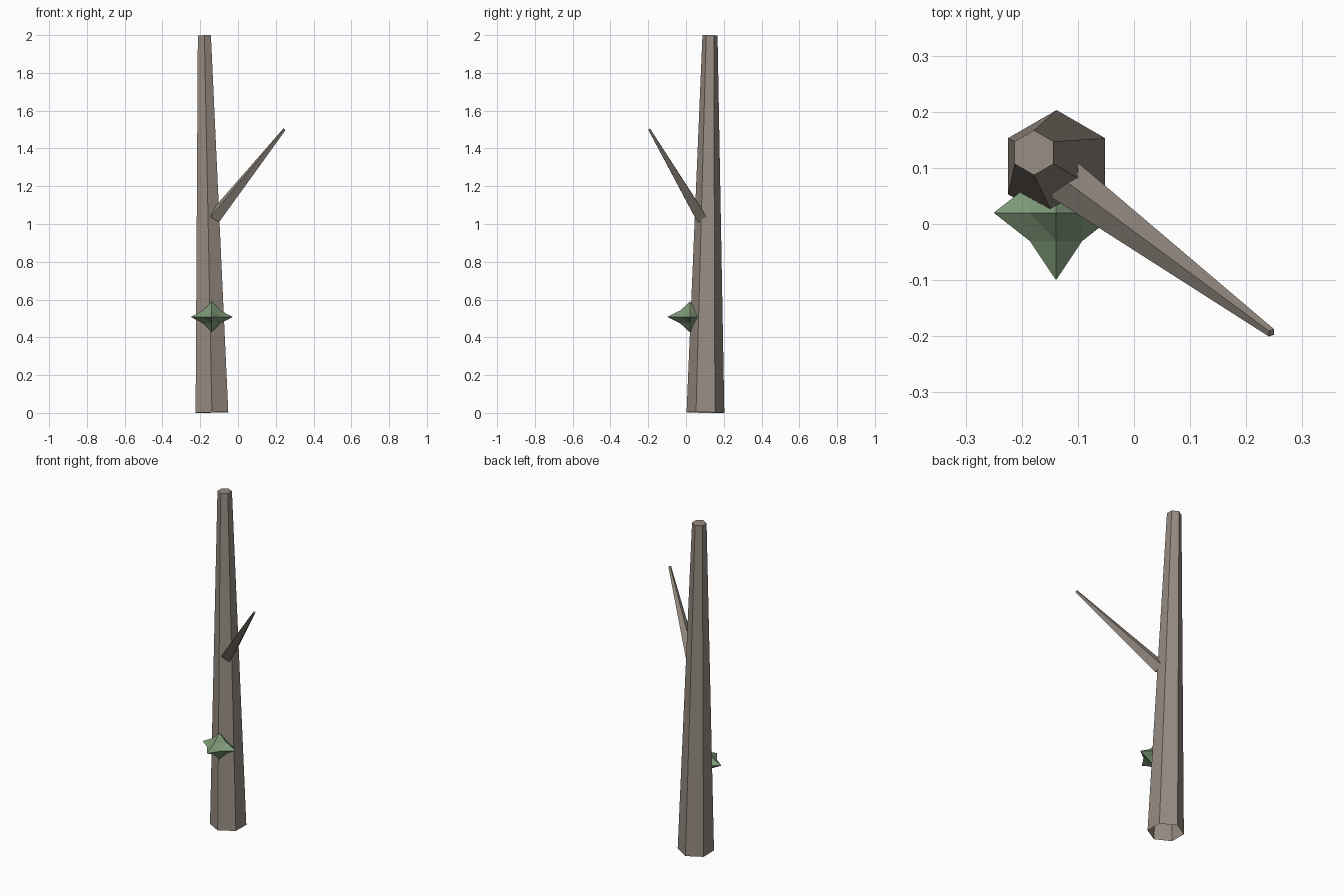
import bpy, bmesh
from math import cos, sin, pi
from mathutils import Vector

if "Cube" in bpy.data.objects:
    bpy.data.objects.remove(bpy.data.objects["Cube"])


def material(name, rgb):
    m = bpy.data.materials.new(name)
    m.diffuse_color = (*rgb, 1)
    m.use_nodes = True
    m.node_tree.nodes["Principled BSDF"].inputs["Base Color"].default_value = m.diffuse_color
    return m


def finish(bm, name, mat):
    bmesh.ops.recalc_face_normals(bm, faces=bm.faces)
    me = bpy.data.meshes.new(name)
    bm.to_mesh(me)
    bm.free()
    me.materials.append(mat)
    ob = bpy.data.objects.new(name, me)
    bpy.context.collection.objects.link(ob)
    return ob


def limb(name, start, end, r0, r1, sides, ref, mat):
    """Tapered flat-sided limb: open at the base, capped at the tip."""
    start, end = Vector(start), Vector(end)
    d = (end - start).normalized()
    u = Vector(ref)
    u = (u - d * u.dot(d)).normalized()
    v = d.cross(u)
    bm = bmesh.new()
    rings = []
    for c, r in ((start, r0), (end, r1)):
        rings.append([bm.verts.new(c + r * (u * cos(2 * pi * i / sides) + v * sin(2 * pi * i / sides)))
                      for i in range(sides)])
    a, b = rings
    for i in range(sides):
        j = (i + 1) % sides
        bm.faces.new((a[i], a[j], b[j], b[i]))
    bm.faces.new(b)
    return finish(bm, name, mat)


def leaf_tuft(name, centre, size, pinch, mat):
    """Octahedron split once, edge midpoints pulled inward to leave six spikes."""
    bm = bmesh.new()
    cache = {}

    def vert(p):
        key = tuple(p)
        if key not in cache:
            cache[key] = bm.verts.new([centre[k] + size[k] * p[k] for k in range(3)])
        return cache[key]

    for sx in (-1, 1):
        for sy in (-1, 1):
            for sz in (-1, 1):
                tips = [Vector((sx, 0, 0)), Vector((0, sy, 0)), Vector((0, 0, sz))]
                mids = [(tips[i] + tips[(i + 1) % 3]) * pinch for i in range(3)]
                for i in range(3):
                    bm.faces.new((vert(tips[i]), vert(mids[i]), vert(mids[i - 1])))
                bm.faces.new([vert(m) for m in mids])
    return finish(bm, name, mat)


bark = material("bark", (0.31, 0.265, 0.225))
green = material("leaf_green", (0.21, 0.32, 0.19))

# Hexagonal trunk, slightly leaning
limb("trunk", (-0.138, 0.103, 0.002), (-0.178, 0.127, 1.999), 0.1, 0.04, 6, (0, 1, 0), bark)

# Square side branch
limb("branch", (-0.123, 0.078, 1.037), (0.245, -0.194, 1.5), 0.039, 0.008, 4, (0.58, 0.81, 0), bark)

# Spiky leaf tuft, half sunk into the trunk
leaf_tuft("leaf_tuft", (-0.139, 0.02, 0.508), (0.111, 0.12, 0.081), 0.42, green)
